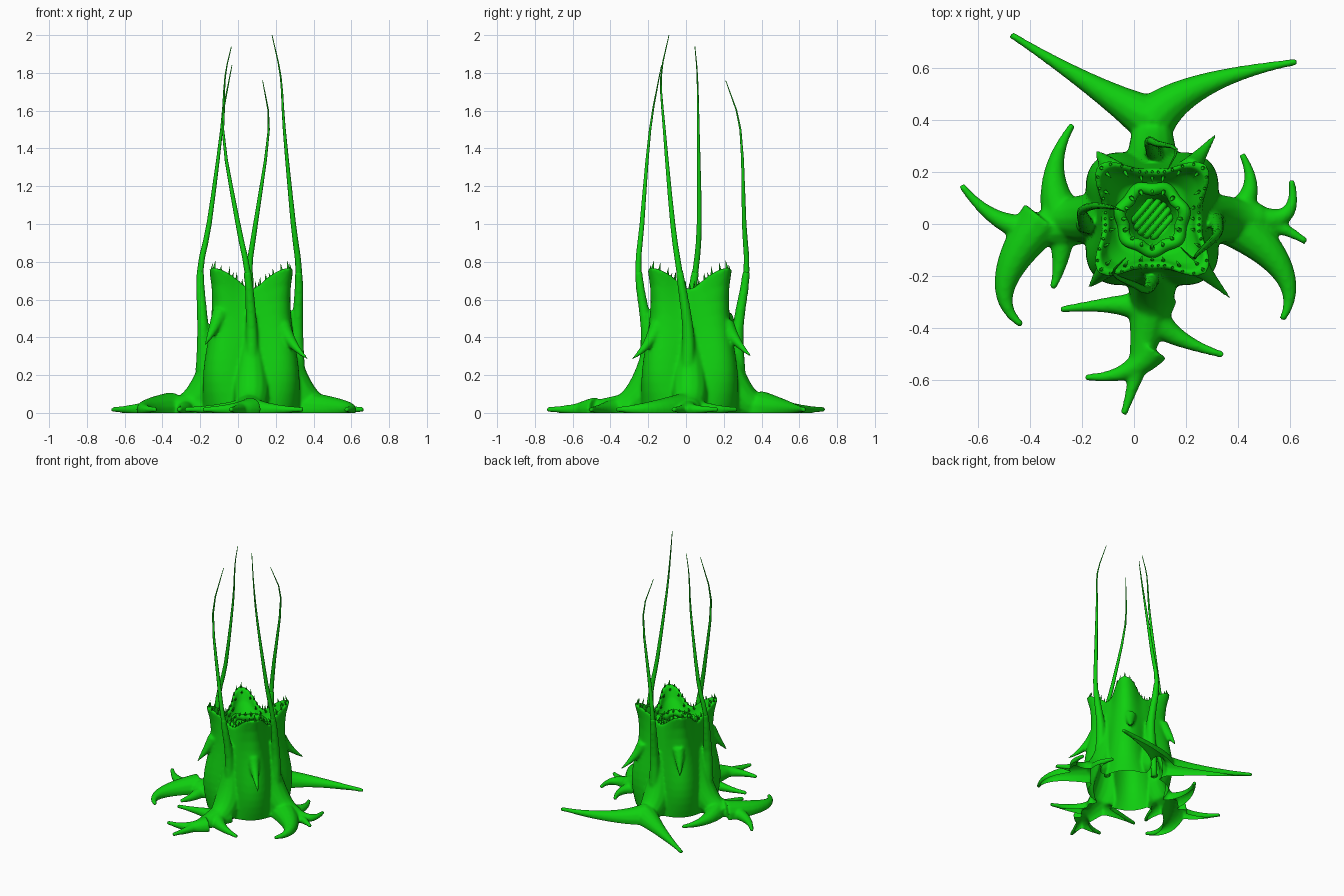
import bpy, bmesh, math, random
from mathutils import Vector, Matrix, Quaternion

if "Cube" in bpy.data.objects:
    bpy.data.objects.remove(bpy.data.objects["Cube"])

random.seed(4)
CENTRE = Vector((0.07, 0.02, 0))
UP = Vector((0, 0, 1))
mat = bpy.data.materials.new("plant_green")
mat.diffuse_color = (0.005, 0.63, 0.005, 1)
mat.use_nodes = True
mat.node_tree.nodes["Principled BSDF"].inputs["Base Color"].default_value = mat.diffuse_color


def polar(a, r, z=0.0):
    return CENTRE + Vector((r * math.cos(a), r * math.sin(a), z))


def finish(bm, name):
    bmesh.ops.recalc_face_normals(bm, faces=bm.faces)
    me = bpy.data.meshes.new(name)
    bm.to_mesh(me)
    bm.free()
    for p in me.polygons:
        p.use_smooth = True
    me.materials.append(mat)
    ob = bpy.data.objects.new(name, me)
    bpy.context.collection.objects.link(ob)
    return ob


def skin(bm, rings, closed=False):
    """Bridge loops of points; cap the ends unless the chain is closed."""
    vs = [[bm.verts.new(p) for p in r] for r in rings]
    n = len(vs[0])
    for a, b in zip(vs, vs[1:] + vs[:1] if closed else vs[1:]):
        for i in range(n):
            j = (i + 1) % n
            bm.faces.new((a[i], a[j], b[j], b[i]))
    if not closed:
        bm.faces.new(vs[0][::-1])
        bm.faces.new(vs[-1])


def tube(bm, pos, radii, sides=10):
    q = Quaternion()
    rings = []
    for i, (p, r) in enumerate(zip(pos, radii)):
        t = (pos[min(i + 1, len(pos) - 1)] - pos[max(i - 1, 0)]).normalized()
        q = (q @ UP).rotation_difference(t) @ q
        rings.append([p + q @ Vector((r * math.cos(a), r * math.sin(a), 0))
                      for a in (math.tau * k / sides for k in range(sides))])
    skin(bm, rings)


def bezier(a, b, c, n=14):
    return [a * (1 - t) ** 2 + b * 2 * t * (1 - t) + c * t * t for t in (i / n for i in range(n + 1))]


def spline(P, steps=3):
    """Smooth path through all points."""
    P = [2 * P[0] - P[1]] + P + [2 * P[-1] - P[-2]]
    out = []
    for a, b, c, d in zip(P, P[1:], P[2:], P[3:]):
        for t in (k / steps for k in range(steps)):
            out.append(0.5 * (2 * b + (c - a) * t + (2 * a - 5 * b + 4 * c - d) * t * t
                              + (3 * b - a - 3 * c + d) * t ** 3))
    return out + [P[-2]]


def tooth(bm, p, d, length, r):
    d = d.normalized()
    rot = UP.rotation_difference(d).to_matrix().to_4x4()
    bmesh.ops.create_cone(bm, cap_ends=True, segments=6, radius1=r, radius2=0, depth=length,
                          matrix=Matrix.Translation(p + d * length * 0.4) @ rot)


# body cross-section: square whose corners rise at the rim
def section(t, ra, rc, power, drop=0.0, lift=1.0):
    ring = []
    for a in (math.tau * k / 96 for k in range(96)):
        s = abs(math.sin(2 * a))
        z = 0.66 * t + 0.11 * lift * s * s * max(t, 0) ** 5 - drop
        ring.append(polar(a, ra + (rc - ra) * s ** power, z))
    return ring


def outer(t):
    rc = 0.285 + 0.028 * math.sin(5.5 * t) + 0.03 * t ** 10
    return section(t, 0.26 - 0.067 * t, rc, 2 + 2.2 * t * t)


body = bmesh.new()
rings = [outer(i / 12) for i in range(13)]
rim = rings[-1]
rings.insert(0, section(-0.05, 0.265, 0.27, 2))
# inside of the mouth: side radius, corner radius, drop, lift
for ra, rc, drop, lift in ((.168, .262, .005, 1), (.155, .225, .05, .7), (.138, .16, .07, .2),
                           (.1, .1, .07, 0), (.07, .07, .2, 0)):
    rings.append(section(1, ra, rc, 3.5, drop, lift))
skin(body, rings)

# buttresses running from the four body sides down into the ground
SIDES = {"right": Vector((1, 0, 0)), "left": Vector((-1, 0, 0)),
         "back": Vector((0, 1, 0)), "front": Vector((0, -1, 0))}
for d in SIDES.values():
    us = [i / 16 for i in range(17)]
    tube(body, [CENTRE + d * (0.19 + 0.23 * u ** 3) + UP * (0.012 + 0.45 * (1 - u) ** 1.6) for u in us],
         [0.03 + 0.065 * math.sin(math.pi * u * 0.85) for u in us], 14)

# ground roots per side: start distance along the side, bend point, tip
roots = {
    "back": ((.38, -.08, .48, -.475, .73), (.38, .2, .56, .63, .625)),
    "left": ((.27, -.48, -.1, -.665, .15), (.34, -.36, .2, -.235, .385),
             (.42, -.6, -.27, -.43, -.39), (.35, -.27, -.15, -.315, -.25)),
    "right": ((.28, .52, .03, .665, -.07), (.3, .5, .12, .415, .27),
              (.42, .64, .0, .605, .17), (.29, .68, -.19, .57, -.37)),
    "front": ((.3, .04, -.5, -.04, -.735), (.36, -.0, -.29, -.285, -.33),
              (.37, .12, -.44, .345, -.505), (.5, .0, -.6, -.19, -.59)),
}
for side, group in roots.items():
    for d, bx, by, tx, ty in group:
        lift = UP * 0.018
        path = bezier(CENTRE + SIDES[side] * d + lift, Vector((bx, by, 0)) + lift, Vector((tx, ty, 0)) + lift)
        r = min(0.085, 0.19 * (path[-1] - path[0]).length)
        tube(body, path, [0.014 + r * (1 - i / 14) ** 1.4 for i in range(15)], 12)

# drooping thorns on the four body corners
for tip in ((.315, .345, .3), (.37, -.285, .285), (-.175, -.245, .36), (-.145, .28, .34)):
    tip = Vector(tip)
    out = (tip - CENTRE)
    out.z = 0
    out.normalize()
    root = CENTRE + out * 0.24 + UP * (tip.z + 0.17)
    path = bezier(root, CENTRE + out * 0.3 + UP * (tip.z + 0.07), tip, 8)
    tube(body, path, [0.006 + 0.04 * (1 - i / 8) for i in range(9)])

# four long feelers: tip height, then x, y at shared heights
levels = (.45, .75, 1.0, 1.5, 1.78)
feelers = {
    "left": (1.94, (-.185, 0), (-.2, .05), (-.153, .07), (-.087, .065), (-.068, .06), (-.035, .047)),
    "right": (2.0, (.315, .01), (.322, -.035), (.293, -.07), (.245, -.115), (.226, -.132), (.18, -.09)),
    "front": (1.84, (.072, -.21), (.05, -.252), (0, -.233), (-.08, -.19), (-.032, -.13)),
    "back": (1.76, (.075, .275), (.06, .32), (.093, .308), (.163, .288), (.13, .21)),
}
for side, (top, *xy) in feelers.items():
    pts = [Vector((*p, z)) for p, z in zip(xy, levels[:len(xy) - 1] + (top,))]
    start = Vector((pts[0].x, pts[0].y, 0.22))
    path = spline([start] + pts)
    bm = bmesh.new()
    tube(bm, path, [0.002 + 0.021 * (1 - (p.z - 0.22) / (top - 0.22)) for p in path])
    finish(bm, side + "_feeler")
    # thicker foot that blends into the body skin
    foot = path[:7]
    tube(body, foot, [0.021 + 0.02 * (1 - i / 6) for i in range(7)])

# fuse into one organic skin, then flatten and open the underside
ob = finish(body, "body_and_roots")
rem = ob.modifiers.new("fuse", 'REMESH')
rem.mode = 'VOXEL'
rem.voxel_size = 0.008
sm = ob.modifiers.new("smooth", 'SMOOTH')
sm.factor, sm.iterations = 0.5, 10
dg = bpy.context.evaluated_depsgraph_get()
me = bpy.data.meshes.new_from_object(ob.evaluated_get(dg))
ob.modifiers.clear()
ob.data = me
bm = bmesh.new()
bm.from_mesh(me)
bmesh.ops.bisect_plane(bm, geom=bm.verts[:] + bm.edges[:] + bm.faces[:], plane_co=(0, 0, 0),
                       plane_no=(0, 0, 1), clear_inner=True)
bm.to_mesh(me)
bm.free()
for p in me.polygons:
    p.use_smooth = True

# swollen inner lip around the throat
bm = bmesh.new()
lip = []
for a in (math.tau * k / 64 for k in range(64)):
    R = 0.12 + 0.007 * math.sin(7 * a)
    z = 0.612 + 0.008 * math.sin(5 * a)
    lip.append([polar(a, R + 0.024 * math.cos(b), z + 0.024 * math.sin(b))
                for b in (math.tau * i / 12 for i in range(12))])
skin(bm, lip, closed=True)
finish(bm, "inner_lip")

# slanted ridges across the throat floor
bm = bmesh.new()
turn = Matrix.Rotation(math.radians(50), 3, 'Z')
for off in (k * 0.026 for k in range(-2, 3)):
    half = math.sqrt(0.078 ** 2 - off ** 2)
    path = bezier(Vector((-half, off, 0.49)), Vector((0, off, 0.53)), Vector((half, off, 0.49)), 8)
    tube(bm, [CENTRE + turn @ p for p in path], [0.012] * 9, 8)
finish(bm, "throat_ridges")

# teeth: two rows on the rim, with a long fang at each corner
bm = bmesh.new()
for k in range(0, 96, 2):
    inward = CENTRE - rim[k]
    inward.z = 0
    corner = k % 24 == 12
    tooth(bm, rim[k] + inward * 0.06 - UP * 0.006, UP + inward * 0.8,
          0.055 if corner else random.uniform(0.025, 0.05), 0.009 if corner else 0.007)
    if k % 4 == 0:
        tooth(bm, rim[k] + inward * 0.17 - UP * 0.03, UP + inward * 3, random.uniform(0.03, 0.05), 0.008)
finish(bm, "rim_teeth")

# ring of teeth on the inner lip
bm = bmesh.new()
for a in (math.tau * k / 16 for k in range(16)):
    tooth(bm, polar(a, 0.112, 0.63), UP - (polar(a, 0.5) - CENTRE), 0.045, 0.01)
finish(bm, "lip_teeth")
